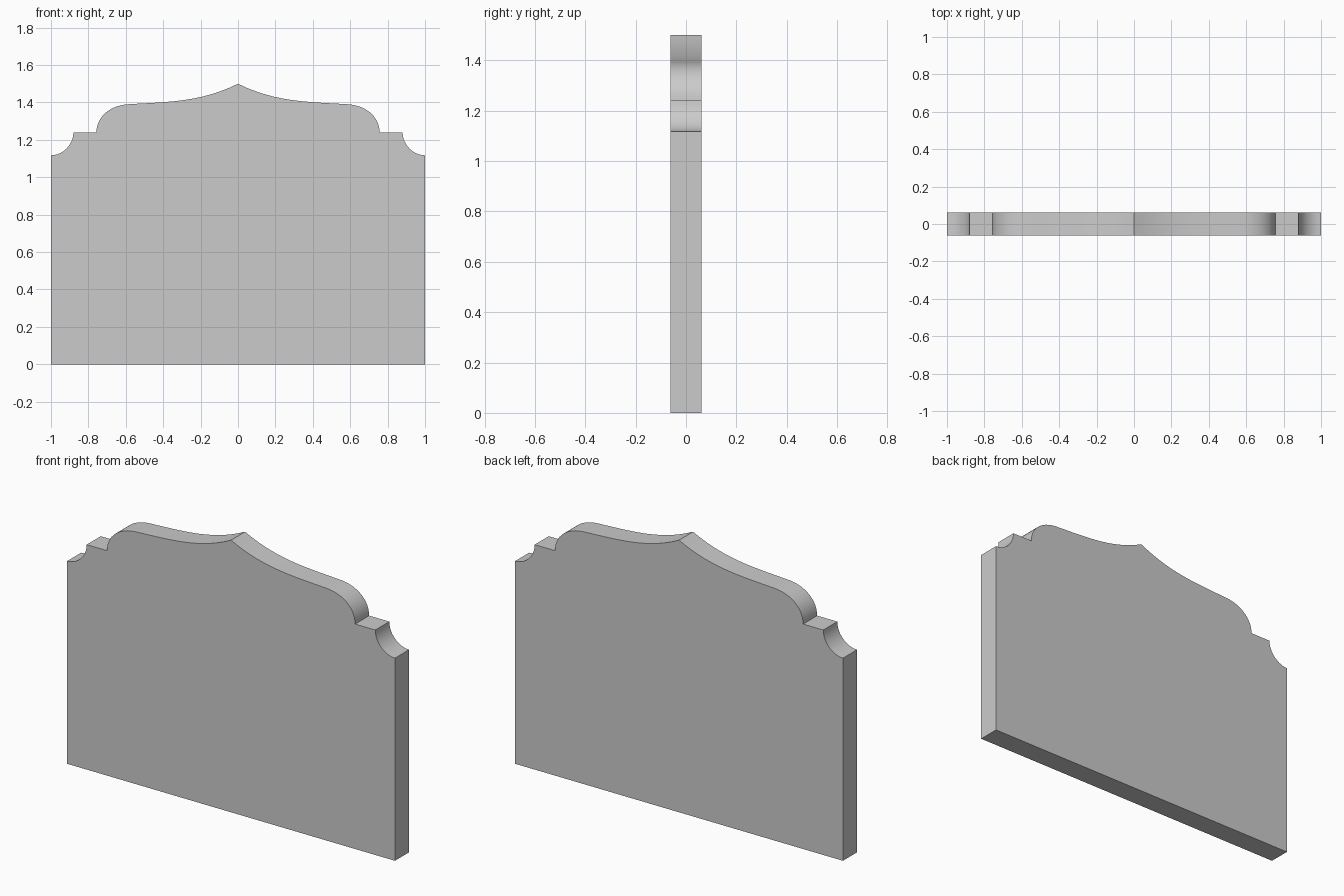
import bpy, bmesh, math
from mathutils import Vector
from mathutils.geometry import interpolate_bezier

if "Cube" in bpy.data.objects:
    bpy.data.objects.remove(bpy.data.objects["Cube"])

DEPTH = 0.122


def bezier(a, b, c, d, n):
    return [tuple(p) for p in interpolate_bezier(*(Vector(q) for q in (a, b, c, d)), n)]


# Right half of the outline: ogee from the peak, rounded shoulder, ledge, cove
half = bezier((0, 1.5), (0.2, 1.40), (0.38, 1.403), (0.59, 1.39), 16)
half += bezier((0.59, 1.39), (0.69, 1.382), (0.757, 1.32), (0.757, 1.24), 14)[1:]
half += bezier((0.88, 1.24), (0.88, 1.175), (0.935, 1.118), (1, 1.117), 12)
half += [(1, 0)]

# Mirror into the closed outline
outline = half + [(-x, z) for x, z in reversed(half[1:])]

# Extrude the outline through the panel thickness
bm = bmesh.new()
front = bm.faces.new([bm.verts.new((x, -DEPTH / 2, z)) for x, z in outline])
result = bmesh.ops.extrude_face_region(bm, geom=[front], use_keep_orig=True)
moved = [v for v in result["geom"] if isinstance(v, bmesh.types.BMVert)]
bmesh.ops.translate(bm, verts=moved, vec=(0, DEPTH, 0))
bmesh.ops.recalc_face_normals(bm, faces=bm.faces)
mesh = bpy.data.meshes.new("headboard_panel")
bm.to_mesh(mesh)
bm.free()

panel = bpy.data.objects.new("headboard_panel", mesh)
bpy.context.collection.objects.link(panel)

# Smooth curved edges, keep corners sharp
bpy.context.view_layer.objects.active = panel
panel.select_set(True)
bpy.ops.object.shade_smooth_by_angle(angle=math.radians(30))
